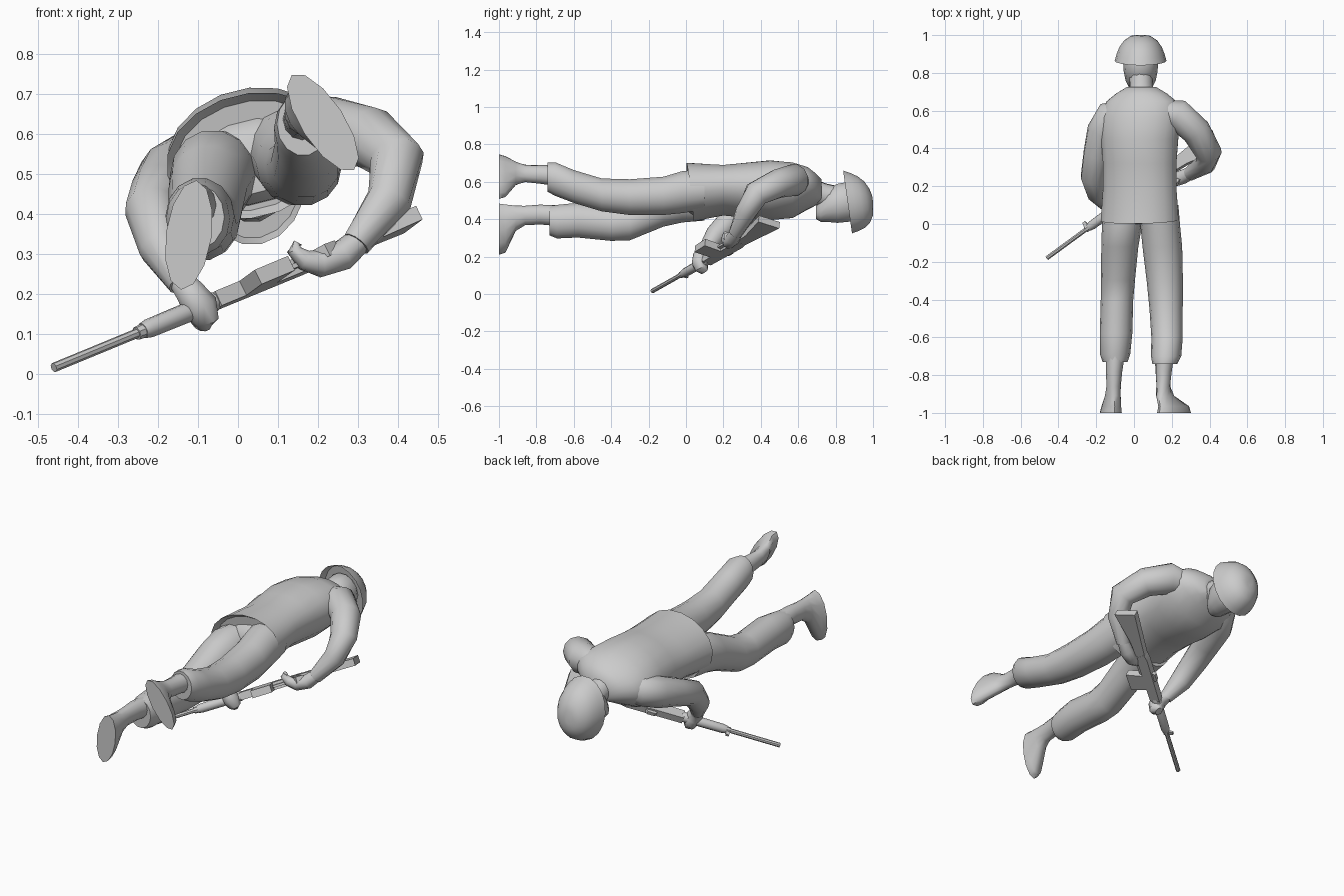
import bpy, bmesh, math
from mathutils import Vector, Matrix

grey = bpy.data.materials.new("plain grey")
grey.diffuse_color = (0.6, 0.6, 0.6, 1)


def finish(name, bm, angle=50):
    bmesh.ops.recalc_face_normals(bm, faces=bm.faces)
    me = bpy.data.meshes.new(name)
    bm.to_mesh(me)
    bm.free()
    me.materials.append(grey)
    ob = bpy.data.objects.new(name, me)
    bpy.context.collection.objects.link(ob)
    bpy.context.view_layer.objects.active = ob
    ob.select_set(True)
    bpy.ops.object.shade_smooth_by_angle(angle=math.radians(angle))
    ob.select_set(False)
    return ob


def skin(name, rings, angle=50):
    """Bridge a list of point rings and cap both ends."""
    bm = bmesh.new()
    loops = [[bm.verts.new(p) for p in r] for r in rings]
    n = len(loops[0])
    for a, b in zip(loops, loops[1:]):
        for i in range(n):
            j = (i + 1) % n
            bm.faces.new((a[i], a[j], b[j], b[i]))
    bm.faces.new(loops[0])
    bm.faces.new(loops[-1])
    return finish(name, bm, angle)


def body_loft(name, sections, n=14, slant=0.0, angle=50):
    """Sections across y: (y, centre x, centre z, radius x, radius z, roll degrees)."""
    rings = []
    for k, (y, cx, cz, rx, rz, roll) in enumerate(sections):
        c, s = math.cos(math.radians(roll)), math.sin(math.radians(roll))
        ring = []
        for i in range(n):
            t = math.tau * i / n
            u, v = rx * math.cos(t), rz * math.sin(t)
            lean = -slant * v if k < 2 else 0
            ring.append((cx + u * c - v * s, y + lean, cz + u * s + v * c))
        rings.append(ring)
    return skin(name, rings, angle)


def tube(name, path, n=12):
    """Round limb along a path of (x, y, z, radius)."""
    pts = [Vector(p[:3]) for p in path]
    rings = []
    for k, p in enumerate(pts):
        t = (pts[min(k + 1, len(pts) - 1)] - pts[max(k - 1, 0)]).normalized()
        a = t.cross(Vector((0.3, -0.4, 0.85))).normalized()
        b = t.cross(a)
        r = path[k][3]
        rings.append([p + a * r * math.cos(math.tau * i / n)
                      + b * r * math.sin(math.tau * i / n) for i in range(n)])
    return skin(name, rings)


# Jacket, with the hem tucked inward at the waist
R = 14
body_loft("jacket", [
    (0.05, 0.03, 0.545, 0.19, 0.135, R), (0.02, 0.03, 0.545, 0.212, 0.155, R),
    (0.20, 0.03, 0.555, 0.20, 0.132, R), (0.32, 0.03, 0.555, 0.20, 0.145, R),
    (0.45, 0.03, 0.555, 0.21, 0.158, R), (0.57, 0.035, 0.555, 0.222, 0.145, R),
    (0.65, 0.04, 0.565, 0.19, 0.108, R), (0.69, 0.04, 0.56, 0.14, 0.085, R),
    (0.725, 0.04, 0.55, 0.08, 0.062, R)], n=18, slant=0.12)

# Trouser legs
body_loft("left_trouser_leg", [
    (0.10, -0.05, 0.50, 0.11, 0.11, 0), (-0.02, -0.065, 0.495, 0.105, 0.115, 0),
    (-0.12, -0.075, 0.465, 0.098, 0.107, 0), (-0.30, -0.085, 0.385, 0.09, 0.10, 0),
    (-0.40, -0.09, 0.375, 0.086, 0.093, 0), (-0.58, -0.095, 0.395, 0.086, 0.095, 0),
    (-0.69, -0.1, 0.387, 0.08, 0.092, 0), (-0.73, -0.1, 0.392, 0.066, 0.08, 0)])
body_loft("right_trouser_leg", [
    (0.10, 0.125, 0.56, 0.11, 0.11, 0), (-0.02, 0.14, 0.545, 0.105, 0.115, 0),
    (-0.12, 0.15, 0.525, 0.105, 0.105, 0), (-0.30, 0.163, 0.518, 0.096, 0.098, 0),
    (-0.45, 0.17, 0.53, 0.088, 0.09, 0), (-0.60, 0.175, 0.575, 0.083, 0.09, 0),
    (-0.70, 0.17, 0.615, 0.08, 0.092, 0), (-0.74, 0.163, 0.625, 0.066, 0.08, 0)])
body_loft("trouser_seat", [
    (0.12, 0.035, 0.54, 0.17, 0.12, R), (0.04, 0.035, 0.53, 0.16, 0.105, R),
    (0.0, 0.035, 0.52, 0.11, 0.07, R)])

# Boots, with flat soles facing -y and toes pointing down
body_loft("left_boot", [
    (-0.70, -0.1, 0.42, 0.05, 0.055, 0), (-0.78, -0.105, 0.425, 0.043, 0.053, 0),
    (-0.86, -0.108, 0.42, 0.038, 0.052, -3), (-0.91, -0.112, 0.405, 0.042, 0.068, -8),
    (-0.965, -0.12, 0.35, 0.05, 0.13, -8), (-1.0, -0.123, 0.347, 0.057, 0.138, -8)], n=12)
body_loft("right_boot", [
    (-0.71, 0.16, 0.635, 0.05, 0.055, 0), (-0.78, 0.157, 0.64, 0.043, 0.05, 5),
    (-0.86, 0.155, 0.645, 0.037, 0.048, 15), (-0.91, 0.165, 0.645, 0.04, 0.07, 30),
    (-0.965, 0.21, 0.628, 0.048, 0.13, 33), (-1.0, 0.212, 0.628, 0.054, 0.142, 33)], n=12)

# Sleeves, rooted inside the jacket
tube("left_arm", [
    (-0.05, 0.60, 0.535, 0.06), (-0.12, 0.575, 0.525, 0.083), (-0.165, 0.49, 0.495, 0.085),
    (-0.195, 0.37, 0.455, 0.074), (-0.215, 0.25, 0.41, 0.068),
    (-0.19, 0.16, 0.315, 0.058), (-0.14, 0.095, 0.225, 0.035)])
tube("right_arm", [
    (0.13, 0.60, 0.60, 0.06), (0.23, 0.58, 0.61, 0.085), (0.33, 0.49, 0.59, 0.078),
    (0.396, 0.375, 0.535, 0.070), (0.378, 0.32, 0.435, 0.057), (0.295, 0.265, 0.325, 0.037)])

# Hands
tube("left_hand", [
    (-0.14, 0.10, 0.23, 0.032), (-0.12, 0.075, 0.205, 0.038), (-0.095, 0.075, 0.17, 0.045),
    (-0.085, 0.085, 0.14, 0.038), (-0.09, 0.10, 0.12, 0.022)], 10)
tube("right_hand", [
    (0.31, 0.275, 0.34, 0.032), (0.26, 0.25, 0.295, 0.038), (0.205, 0.23, 0.275, 0.035),
    (0.165, 0.215, 0.285, 0.026), (0.14, 0.21, 0.31, 0.019), (0.15, 0.21, 0.328, 0.012)], 10)

# Neck and head
tube("neck", [(0.04, 0.66, 0.55, 0.07), (0.037, 0.74, 0.53, 0.062), (0.035, 0.82, 0.51, 0.065)])
body_loft("head", [
    (0.695, 0.035, 0.435, 0.035, 0.035, 0), (0.72, 0.035, 0.445, 0.06, 0.06, 0),
    (0.76, 0.035, 0.475, 0.08, 0.092, 0), (0.81, 0.035, 0.485, 0.09, 0.107, 0),
    (0.88, 0.035, 0.495, 0.094, 0.11, 0), (0.94, 0.035, 0.495, 0.06, 0.07, 0)])

# Helmet shell: hollow bowl with a tilted rim
bm = bmesh.new()
profile = [(0.90, 0.04), (1.0, 0.0), (0.93, 0.035), (0.82, 0.073), (0.66, 0.104),
           (0.42, 0.127), (0.2, 0.136)]
N = 18
loops = []
for r, h in profile:
    loops.append([bm.verts.new((0.035 + 0.137 * r * math.cos(math.tau * i / N),
                                0.864 + h - 0.024 * r * math.sin(math.tau * i / N),
                                0.492 + 0.17 * r * math.sin(math.tau * i / N)))
                  for i in range(N)])
for a, b in zip(loops, loops[1:]):
    for i in range(N):
        j = (i + 1) % N
        bm.faces.new((a[i], a[j], b[j], b[i]))
bm.faces.new(loops[0])
bm.faces.new(loops[-1])
for v in bm.verts:
    v.co.y = min(v.co.y, 1.0)
finish("helmet", bm)

# Rifle frame: X runs from muzzle to butt, Z is the sight side
muzzle = Vector((-0.46, -0.18, 0.016))
ax = (Vector((0.435, 0.475, 0.385)) - muzzle).normalized()
up = Vector((-0.47, 0.82, -0.32))
up = (up - ax * up.dot(ax)).normalized()
side = up.cross(ax)
frame = Matrix((ax, side, up)).transposed()


def plate(name, outline, half):
    """Extrude an (along, height) outline sideways."""
    skin(name, [[muzzle + frame @ Vector((s, w, h)) for s, h in outline]
                for w in (-half, half)], 30)


def rod(name, stations, n=10):
    """Round rifle part from (along, radius) stations."""
    skin(name, [[muzzle + frame @ Vector((s, r * math.cos(math.tau * i / n),
                                          r * math.sin(math.tau * i / n)))
                 for i in range(n)] for s, r in stations], 40)


rod("barrel", [(0, 0.012), (0.32, 0.012)], 8)
rod("gas_block", [(0.27, 0.017), (0.31, 0.019)], 8)
rod("handguard", [(0.29, 0.02), (0.31, 0.024), (0.52, 0.026), (0.53, 0.022)])
plate("front_sight", [(0.265, 0), (0.295, 0), (0.288, 0.04), (0.272, 0.04)], 0.006)
plate("receiver", [(0.52, -0.028), (0.83, -0.033), (0.86, 0.02), (0.82, 0.03), (0.52, 0.028)], 0.02)
plate("rear_sight", [(0.66, 0.03), (0.72, 0.03), (0.71, 0.045), (0.67, 0.045)], 0.010)
plate("magazine", [(0.60, -0.02), (0.70, -0.02), (0.695, -0.13), (0.59, -0.125)], 0.02)
plate("grip", [(0.78, -0.02), (0.83, -0.02), (0.87, -0.09), (0.83, -0.10)], 0.016)
plate("trigger_guard", [(0.69, -0.03), (0.79, -0.03), (0.78, -0.052), (0.70, -0.052)], 0.006)
plate("stock", [(0.84, -0.03), (0.95, -0.04), (1.14, -0.085), (1.155, 0.04), (0.84, 0.022)], 0.019)
